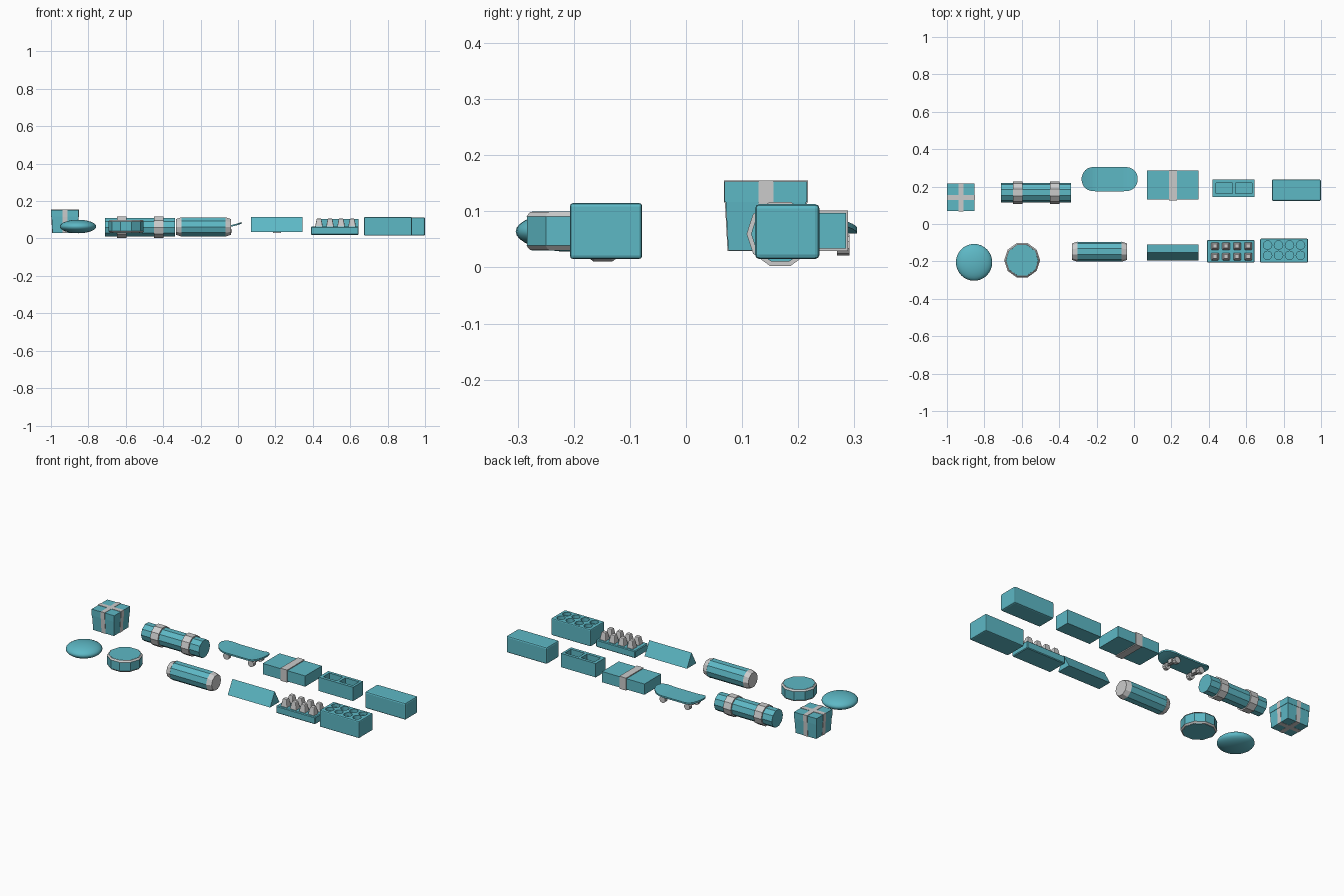
import bpy, bmesh, math
from mathutils import Matrix, Vector

if "Cube" in bpy.data.objects:
    bpy.data.objects.remove(bpy.data.objects["Cube"])

teal = bpy.data.materials.new("teal")
teal.diffuse_color = (0.11, 0.48, 0.56, 1)
teal.use_nodes = True
teal.node_tree.nodes["Principled BSDF"].inputs["Base Color"].default_value = teal.diffuse_color


def finish(name, bm, mat=None, smooth=False):
    bmesh.ops.recalc_face_normals(bm, faces=bm.faces)
    me = bpy.data.meshes.new(name)
    bm.to_mesh(me)
    bm.free()
    if mat:
        me.materials.append(mat)
    ob = bpy.data.objects.new(name, me)
    bpy.context.collection.objects.link(ob)
    if smooth:
        for p in me.polygons:
            p.use_smooth = True
    return ob


def box(name, x, y, z, mat=None, bevel=0, top=(1, 1), segs=2):
    """Box from (min, max) ranges; top scales the upper face."""
    bm = bmesh.new()
    bmesh.ops.create_cube(bm, size=1)
    for v in bm.verts:
        sx, sy = top if v.co.z > 0 else (1, 1)
        v.co = Vector((sum(x) / 2 + v.co.x * sx * (x[1] - x[0]),
                       sum(y) / 2 + v.co.y * sy * (y[1] - y[0]),
                       sum(z) / 2 + v.co.z * (z[1] - z[0])))
    if bevel:
        bmesh.ops.bevel(bm, geom=bm.edges[:], offset=bevel, segments=segs,
                        profile=0.5, affect='EDGES')
    return finish(name, bm, mat)


def rod(name, centre, axis, length, r1, r2, sides, mat=None):
    """Prism or cone frustum along an axis with a vertex on the side axes."""
    bm = bmesh.new()
    bmesh.ops.create_cone(bm, cap_ends=True, segments=sides, radius1=r1,
                          radius2=r2, depth=length)
    rot = {'Z': Matrix.Identity(3),
           'X': Matrix.Rotation(math.pi / 2, 3, 'Y'),
           'Y': Matrix.Rotation(-math.pi / 2, 3, 'X')}[axis]
    if axis == 'Z':
        rot = Matrix.Rotation(math.pi / 2, 3, 'Z')
    bmesh.ops.rotate(bm, verts=bm.verts, cent=(0, 0, 0), matrix=rot)
    bmesh.ops.translate(bm, verts=bm.verts, vec=centre)
    return finish(name, bm, mat)


def cut(ob, cutters):
    """Subtract the cutters, bake the result and remove them."""
    for c in cutters:
        c.hide_render = True
        m = ob.modifiers.new("pocket", 'BOOLEAN')
        m.operation = 'DIFFERENCE'
        m.solver = 'EXACT'
        m.object = c
    bpy.context.view_layer.objects.active = ob
    for m in list(ob.modifiers):
        bpy.ops.object.modifier_apply(modifier=m.name)
    for c in cutters:
        bpy.data.objects.remove(c)


# Gift box with lid and crossed ribbons
gx, gy = -0.925, 0.1425
for part, half, z, t in (("base", 0.067, (0.03, 0.117), 1.07),
                         ("lid", 0.0735, (0.117, 0.153), 1.0)):
    box("gift_" + part, (gx - half, gx + half), (gy - half, gy + half), z, teal, top=(t, t))
    h = half + 0.0015
    zr = (z[0] - 0.001, z[1] + 0.002)
    box("gift_ribbon_x_" + part, (gx - h, gx + h), (gy - 0.013, gy + 0.013), zr, top=(t, 1))
    box("gift_ribbon_y_" + part, (gx - 0.013, gx + 0.013), (gy - h, gy + h), zr, top=(1, t))

# Canister with two bands
rod("canister_body", (-0.523, 0.168, 0.06), 'X', 0.375, 0.052, 0.052, 10, teal)
for i, x in enumerate((-0.622, -0.424)):
    rod(f"canister_band_{i}", (x, 0.168, 0.06), 'X', 0.05, 0.06, 0.06, 10)

# Skateboard deck with upturned ends
bm = bmesh.new()
rows = []
N = 24
for i in range(N + 1):
    u = -0.15 * math.cos(math.pi * i / N)
    e = max(0, abs(u) - 0.075) / 0.075
    w = max(0.008, 0.065 * (1 - e ** 2.6) ** 0.5 if e < 1 else 0.008)
    z = 0.07 + 0.018 * e ** 1.5
    rows.append([bm.verts.new((-0.13 + u, 0.24 + s * w, z + dz))
                 for s, dz in ((-1, 0), (1, 0), (1, -0.009), (-1, -0.009))])
for a, b in zip(rows, rows[1:]):
    for k in range(4):
        bm.faces.new((a[k], a[(k + 1) % 4], b[(k + 1) % 4], b[k]))
bm.faces.new(rows[0])
bm.faces.new(rows[-1])
finish("skateboard_deck", bm, teal)

# Skateboard trucks and wheels
for i, x in enumerate((-0.21, -0.05)):
    box(f"truck_{i}", (x - 0.012, x + 0.012), (0.225, 0.255), (0.04, 0.063))
    rod(f"axle_{i}", (x, 0.24, 0.042), 'Y', 0.07, 0.006, 0.006, 8)
    for j, y in enumerate((0.2, 0.28)):
        rod(f"wheel_{i}_{j}", (x, y, 0.04), 'Y', 0.022, 0.019, 0.019, 10)

# Flat parcel with band
box("parcel", (0.07, 0.345), (0.13, 0.285), (0.034, 0.097), teal)
box("parcel_band", (0.187, 0.23), (0.126, 0.289), (0.029, 0.102))

# Open tray with two pockets
tray = box("two_pocket_tray", (0.42, 0.645), (0.145, 0.237), (0.024, 0.105), teal)
cut(tray, [box("pocket_cutter", (x, x + 0.088), (0.163, 0.22), (0.055, 0.15))
           for x in (0.439, 0.543)])

# Plain block with rounded edges
box("rounded_block", (0.737, 1.0), (0.123, 0.238), (0.015, 0.113), teal, bevel=0.008)

# Lens-shaped disc
bm = bmesh.new()
bmesh.ops.create_uvsphere(bm, u_segments=32, v_segments=16, radius=1)
bmesh.ops.scale(bm, verts=bm.verts, vec=(0.097, 0.0985, 0.036))
bmesh.ops.translate(bm, verts=bm.verts, vec=(-0.855, -0.205, 0.064))
finish("lens_disc", bm, teal, smooth=True)

# Ten-sided tin with chamfered rims
tc = (-0.598, -0.194)
rod("tin_body", (*tc, 0.065), 'Z', 0.052, 0.094, 0.094, 10, teal)
rod("tin_rim_top", (*tc, 0.0945), 'Z', 0.008, 0.096, 0.088, 10)
rod("tin_rim_bottom", (*tc, 0.0355), 'Z', 0.008, 0.088, 0.096, 10)
rod("tin_top", (*tc, 0.0965), 'Z', 0.006, 0.087, 0.085, 10, teal)
rod("tin_bottom", (*tc, 0.0335), 'Z', 0.006, 0.085, 0.087, 10, teal)

# Barrel with tapered end caps
rod("barrel_body", (-0.184, -0.148, 0.062), 'X', 0.236, 0.053, 0.053, 10, teal)
rod("barrel_cap_left", (-0.3165, -0.148, 0.062), 'X', 0.029, 0.044, 0.054, 10)
rod("barrel_cap_right", (-0.0515, -0.148, 0.062), 'X', 0.029, 0.054, 0.044, 10)

# Triangular bar
bm = bmesh.new()
ends = [[bm.verts.new((x, y, z)) for y, z in ((-0.195, 0.036), (-0.109, 0.036), (-0.152, 0.114))]
        for x in (0.07, 0.345)]
bm.faces.new(ends[0])
bm.faces.new(ends[1])
for k in range(3):
    n = (k + 1) % 3
    bm.faces.new((ends[0][k], ends[0][n], ends[1][n], ends[1][k]))
finish("triangular_bar", bm, teal)

# Carton with tapered pegs
box("carton", (0.39, 0.645), (-0.206, -0.085), (0.02, 0.063), teal, bevel=0.004, segs=1)
for i in range(4):
    for j, y in enumerate((-0.118, -0.174)):
        x = 0.433 + i * 0.059
        box(f"peg_{i}_{j}", (x - 0.021, x + 0.021), (y - 0.021, y + 0.021),
            (0.06, 0.106), bevel=0.004, top=(0.6, 0.6))

# Block with eight round wells
block = box("well_block", (0.674, 0.93), (-0.207, -0.078), (0.015, 0.115), teal, bevel=0.006)
cut(block, [rod("well_cutter", (0.714 + i * 0.0587, y, 0.12), 'Z', 0.05, 0.023, 0.023, 16)
            for i in range(4) for y in (-0.113, -0.168)])
